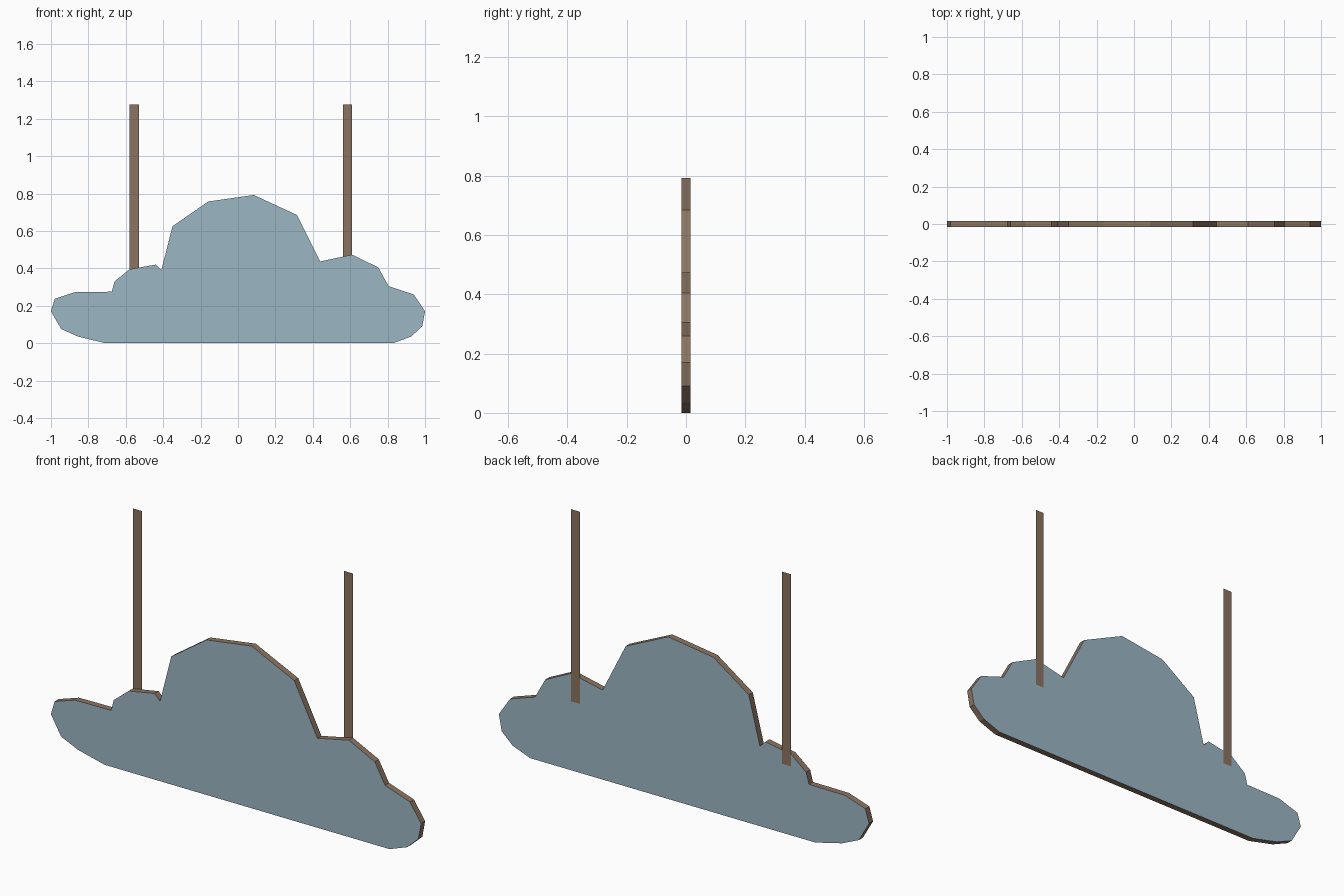
import bpy, bmesh

if "Cube" in bpy.data.objects:
    bpy.data.objects.remove(bpy.data.objects["Cube"])

HALF = 0.0155  # half thickness of the cloud board


def material(name, rgb):
    m = bpy.data.materials.new(name)
    m.diffuse_color = (*rgb, 1)
    m.use_nodes = True
    m.node_tree.nodes["Principled BSDF"].inputs["Base Color"].default_value = m.diffuse_color
    return m


blue = material("cloud blue", (0.33, 0.47, 0.55))
brown = material("wood brown", (0.26, 0.175, 0.12))


def make_object(name, bm, mats):
    me = bpy.data.meshes.new(name)
    bm.to_mesh(me)
    bm.free()
    for m in mats:
        me.materials.append(m)
    ob = bpy.data.objects.new(name, me)
    bpy.context.collection.objects.link(ob)
    return ob


# Cloud board: outline extruded through y, painted faces and bare wooden rim
outline = [(-0.71, 0), (0.83, 0), (0.925, 0.035), (0.985, 0.09), (1, 0.17),
           (0.94, 0.26), (0.805, 0.305), (0.75, 0.405), (0.61, 0.473),
           (0.44, 0.437), (0.315, 0.685), (0.085, 0.792), (-0.16, 0.757),
           (-0.35, 0.625), (-0.41, 0.39), (-0.44, 0.42), (-0.58, 0.395),
           (-0.66, 0.33), (-0.675, 0.275), (-0.87, 0.273), (-0.98, 0.237),
           (-1, 0.17), (-0.945, 0.075), (-0.855, 0.035)]
bm = bmesh.new()
face = bm.faces.new([bm.verts.new((x, -HALF, z)) for x, z in outline])
ext = bmesh.ops.extrude_face_region(bm, geom=[face], use_keep_orig=True)
for v in ext["geom"]:
    if isinstance(v, bmesh.types.BMVert):
        v.co.y = HALF
bmesh.ops.recalc_face_normals(bm, faces=bm.faces)
for f in bm.faces:
    f.material_index = 0 if abs(f.normal.y) > 0.5 else 1
make_object("cloud_board", bm, [blue, brown])

# Hanging straps: flat strips fixed to the back of the cloud
for name, x0, x1 in (("left_strap", -0.579, -0.53), ("right_strap", 0.562, 0.61)):
    bm = bmesh.new()
    y = HALF + 0.0004
    bm.faces.new([bm.verts.new(p) for p in
                  ((x1, y, 0.337), (x0, y, 0.337), (x0, y, 1.275), (x1, y, 1.275))])
    make_object(name, bm, [brown])
